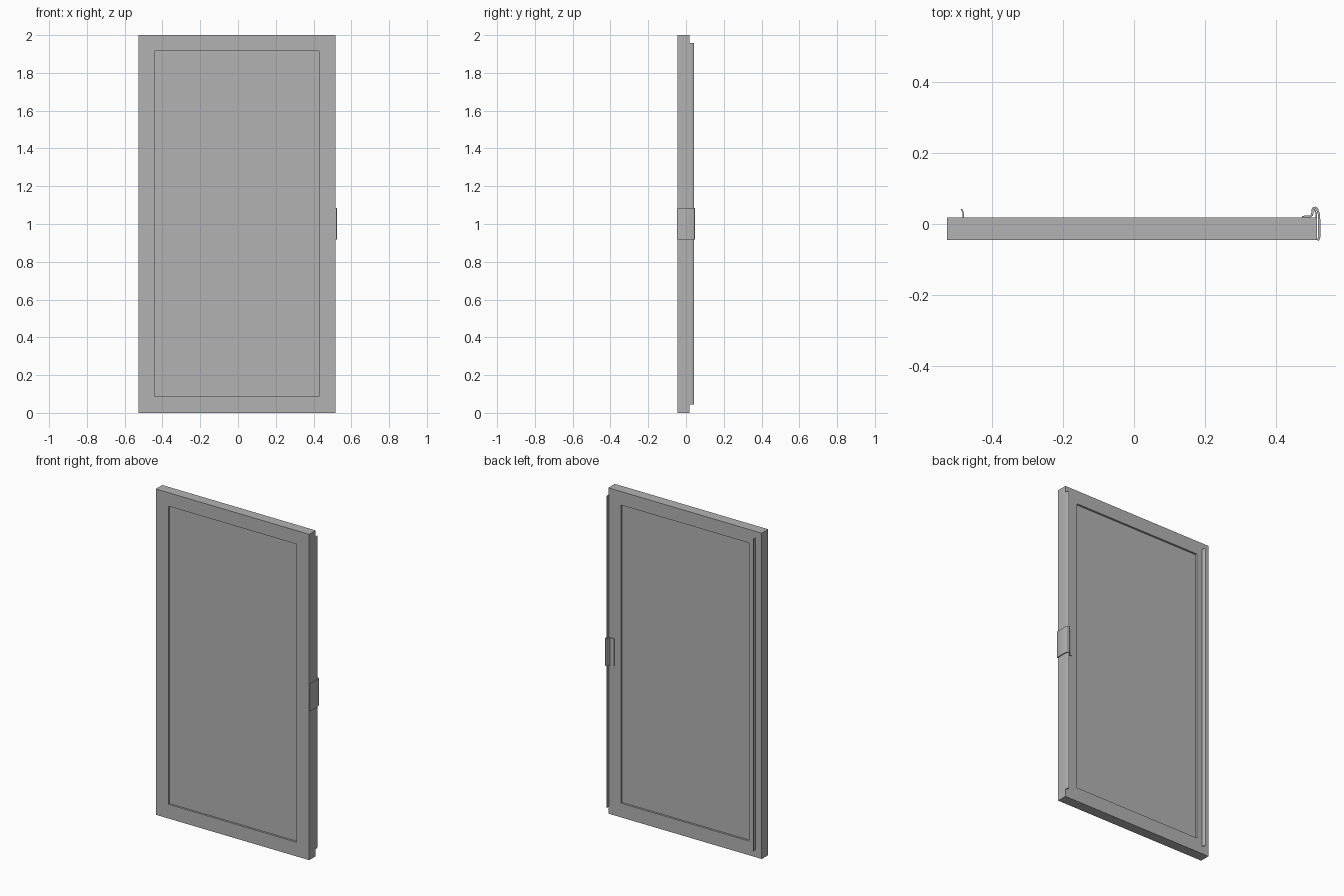
import bpy
import bmesh
from mathutils import Vector

cube = bpy.data.objects.get("Cube")
if cube:
    bpy.data.objects.remove(cube)

grey = bpy.data.materials.new("mid_grey")
grey.use_nodes = True
grey.diffuse_color = (0.45, 0.45, 0.45, 1)
grey.node_tree.nodes["Principled BSDF"].inputs["Base Color"].default_value = grey.diffuse_color


def add_object(name, bm):
    bmesh.ops.recalc_face_normals(bm, faces=bm.faces)
    mesh = bpy.data.meshes.new(name)
    bm.to_mesh(mesh)
    bm.free()
    mesh.materials.append(grey)
    obj = bpy.data.objects.new(name, mesh)
    bpy.context.collection.objects.link(obj)
    return obj


def box(name, low, high):
    bm = bmesh.new()
    bmesh.ops.create_cube(bm, size=1)
    low, high = Vector(low), Vector(high)
    for v in bm.verts:
        v.co = (low + high) / 2 + v.co * (high - low)
    return add_object(name, bm)


def bent_strip(name, path, thickness, z0, z1):
    """Upright sheet of even thickness that follows a path in plan."""
    points = [Vector(p) for p in path]
    sides = ([], [])
    for i, p in enumerate(points):
        along = (points[min(i + 1, len(points) - 1)] - points[max(i - 1, 0)]).normalized()
        normal = Vector((-along.y, along.x)) * thickness / 2
        sides[0].append(p + normal)
        sides[1].append(p - normal)
    outline = sides[0] + sides[1][::-1]
    bm = bmesh.new()
    face = bm.faces.new([bm.verts.new((p.x, p.y, z0)) for p in outline])
    up = bmesh.ops.extrude_face_region(bm, geom=[face])["geom"]
    bmesh.ops.translate(bm, vec=(0, 0, z1 - z0),
                        verts=[g for g in up if isinstance(g, bmesh.types.BMVert)])
    obj = add_object(name, bm)
    bpy.ops.object.select_all(action="DESELECT")
    obj.select_set(True)
    bpy.context.view_layer.objects.active = obj
    bpy.ops.object.shade_smooth_by_angle(angle=0.6)
    return obj


# Frame dimensions
left, right, front, back = -0.527, 0.515, -0.045, 0.018
inner_left, inner_right, inner_low, inner_high = -0.442, 0.43, 0.087, 1.917
recess = 0.012

# Frame: rectangular ring with an open middle
bm = bmesh.new()
rings = []
for y in (front, back):
    for x0, x1, z0, z1 in ((left, right, 0, 2),
                           (inner_left, inner_right, inner_low, inner_high)):
        rings.append([bm.verts.new((x, y, z)) for x, z in
                      ((x0, z0), (x1, z0), (x1, z1), (x0, z1))])
for a, b in ((0, 1), (2, 3), (0, 2), (1, 3)):
    for i in range(4):
        j = (i + 1) % 4
        bm.faces.new((rings[a][i], rings[a][j], rings[b][j], rings[b][i]))
add_object("door_frame", bm)

# Panel set back on both sides
box("door_panel", (inner_left, front + recess, inner_low),
    (inner_right, back - recess, inner_high))

# Curved sealing lips on the back
lip = [(0, 0), (0, 0.011), (-0.002, 0.018), (-0.005, 0.024)]
for name, x in (("hinge_side_lip", -0.481), ("latch_side_lip", right - 0.002)):
    bent_strip(name, [(x + dx, back + dy) for dx, dy in lip], 0.004, 0.045, 1.958)

# Bent sheet handle wrapped round the latch edge
bent_strip("handle_clip",
           [(0.473, 0.020), (0.496, 0.021), (0.502, 0.025), (0.503, 0.041),
            (0.506, 0.045), (0.511, 0.046), (0.516, 0.043), (0.521, 0.028),
            (0.522, 0.010), (0.522, -0.038), (0.518, -0.046)],
           0.006, 0.918, 1.085)
